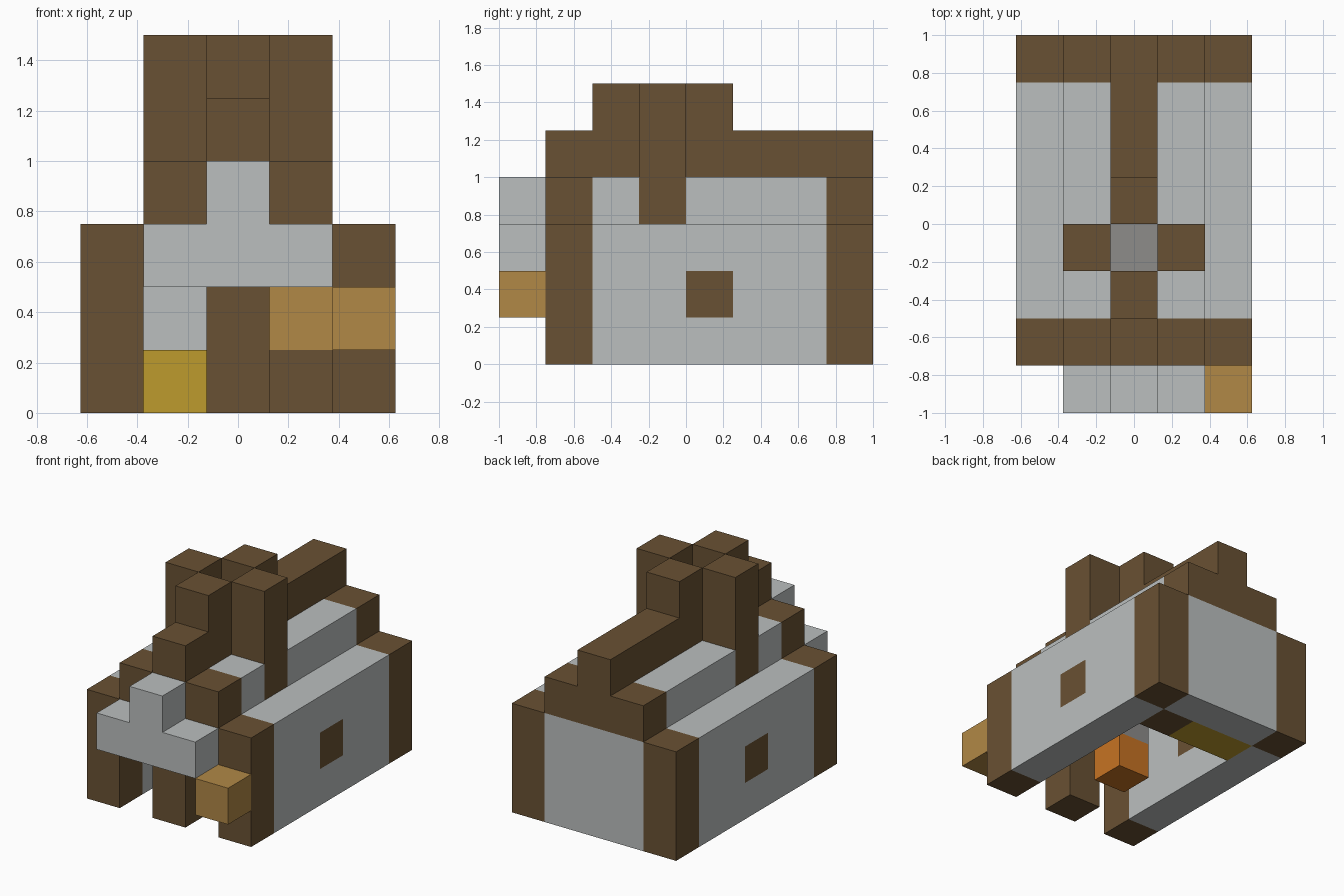
import bpy
import bmesh
from mathutils import Vector

cube = bpy.data.objects.get("Cube")
if cube:
    bpy.data.objects.remove(cube, do_unlink=True)

U = 0.25                            # size of one building block
ORIGIN = Vector((-2.5, -4, 0))      # grid corner, in blocks


def linear(c):
    c /= 255
    return c / 12.92 if c <= 0.04045 else ((c + 0.055) / 1.055) ** 2.4


def material(name, *rgb):
    mat = bpy.data.materials.new(name)
    mat.use_nodes = True
    colour = [linear(c) for c in rgb] + [1]
    mat.diffuse_color = colour
    bsdf = mat.node_tree.nodes["Principled BSDF"]
    bsdf.inputs["Base Color"].default_value = colour
    bsdf.inputs["Roughness"].default_value = 0.9
    return mat


timber = material("brown timber", 105, 81, 51)
plaster = material("pale grey plaster", 187, 191, 191)
lamp = material("tan lamp", 177, 136, 70)
straw = material("yellow straw", 190, 155, 45)
ember = material("orange ember", 199, 115, 35)
stone = material("dark grey stone", 141, 140, 138)


def block(name, mat, start, size):
    """Box given by its lowest grid corner and its size in blocks."""
    start, size = Vector(start), Vector(size)
    bm = bmesh.new()
    bmesh.ops.create_cube(bm, size=1)
    for v in bm.verts:
        v.co = (ORIGIN + start + (v.co + Vector((0.5, 0.5, 0.5))) * size) * U
    mesh = bpy.data.meshes.new(name)
    bm.to_mesh(mesh)
    bm.free()
    mesh.materials.append(mat)
    obj = bpy.data.objects.new(name, mesh)
    bpy.context.collection.objects.link(obj)
    return obj


def add_window(obj, y, z):
    """Cut one block-sized window into a side wall and colour it."""
    bm = bmesh.new()
    bm.from_mesh(obj.data)
    for axis, value in ((1, y), (1, y + 1), (2, z), (2, z + 1)):
        normal, point = Vector(), Vector()
        normal[axis] = 1
        point[axis] = (ORIGIN[axis] + value) * U
        bmesh.ops.bisect_plane(bm, geom=bm.verts[:] + bm.edges[:] + bm.faces[:],
                               plane_co=point, plane_no=normal)
    for f in bm.faces:
        c = f.calc_center_median() / U - ORIGIN
        if abs(f.normal.x) > 0.9 and y < c.y < y + 1 and z < c.z < z + 1:
            f.material_index = 1
    bm.to_mesh(obj.data)
    bm.free()
    obj.data.materials.append(timber)


# Mirrored halves: outer walls, corner posts, roof steps, chimney sides
for side, outer, inner in (("right", 0, 1), ("left", 4, 3)):
    wall = block(side + "_wall", plaster, (outer, 2, 0), (1, 5, 3))
    add_window(wall, 4, 1)
    block(side + "_front_post", timber, (outer, 1, 0), (1, 1, 3))
    block(side + "_back_post", timber, (outer, 7, 0), (1, 1, 3))
    block(side + "_front_gable", timber, (inner, 1, 3), (1, 1, 1))
    block(side + "_front_roof", plaster, (inner, 2, 3), (1, 1, 1))
    block(side + "_back_roof", plaster, (inner, 4, 3), (1, 3, 1))
    block(side + "_chimney_side", timber, (inner, 3, 3), (1, 1, 3))

# Back and front walls
block("back_wall", plaster, (1, 7, 0), (3, 1, 3))
block("back_gable", timber, (1, 7, 3), (3, 1, 1))
block("front_wall", plaster, (1, 1, 2), (3, 1, 1))
block("front_gable_centre", timber, (2, 1, 3), (1, 1, 1))
block("door_post", timber, (2, 1, 0), (1, 1, 2))

# Ridge, broken by the open chimney shaft
block("front_ridge", timber, (2, 1, 4), (1, 2, 1))
block("back_ridge", timber, (2, 4, 4), (1, 4, 1))
block("chimney_front", timber, (2, 2, 5), (1, 1, 1))
block("chimney_back", timber, (2, 4, 5), (1, 1, 1))

# Porch canopy and outside lamp
block("canopy", plaster, (1, 0, 2), (3, 1, 1))
block("canopy_peak", plaster, (2, 0, 3), (1, 1, 1))
block("outside_lamp", lamp, (4, 0, 1), (1, 1, 1))

# Furnishings
block("hearth_fire", ember, (2, 3, 0), (1, 1, 1))
block("hearth_top", stone, (2, 3, 1), (1, 1, 1))
block("straw_bed", straw, (1, 6, 0), (2, 1, 1))
block("bedside_table", timber, (3, 6, 0), (1, 1, 1))
block("bedside_lamp", lamp, (3, 6, 1), (1, 1, 1))
